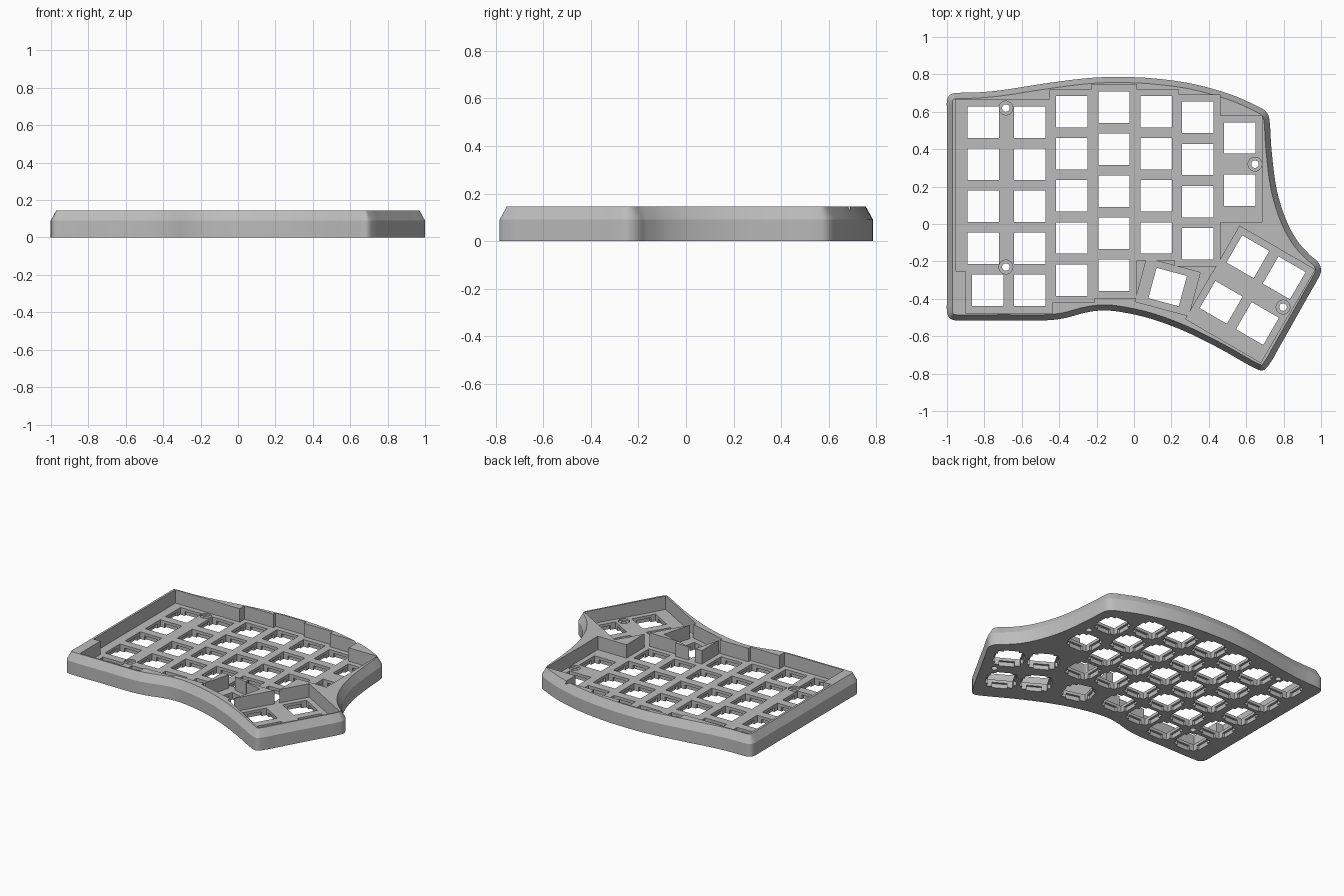
import bpy
import bmesh
from math import radians
from mathutils import Vector, Matrix
from mathutils.geometry import interpolate_bezier

cube = bpy.data.objects.get("Cube")
if cube:
    bpy.data.objects.remove(cube, do_unlink=True)

HEIGHT, CHAMFER_Z, CHAMFER_IN = 0.145, 0.09, 0.03
FLOOR, LIP = 0.05, 0.03
CELL, HOLE, PITCH = 0.12, 0.168, 0.225

grey = bpy.data.materials.new("case_grey")
grey.use_nodes = True
grey.diffuse_color = (0.5, 0.5, 0.5, 1)
grey.node_tree.nodes["Principled BSDF"].inputs["Base Color"].default_value = (0.5, 0.5, 0.5, 1)


def make_object(name, bm):
    bmesh.ops.recalc_face_normals(bm, faces=bm.faces)
    mesh = bpy.data.meshes.new(name)
    bm.to_mesh(mesh)
    bm.free()
    obj = bpy.data.objects.new(name, mesh)
    bpy.context.collection.objects.link(obj)
    return obj


def smooth_loop(points, steps=6):
    """Closed smooth curve through the points."""
    pts = [Vector(p) for p in points]
    n = len(pts)
    tangent = [(pts[(i + 1) % n] - pts[i - 1]).normalized() for i in range(n)]
    loop = []
    for i, a in enumerate(pts):
        j = (i + 1) % n
        reach = (pts[j] - a).length / 3
        loop += interpolate_bezier(a, a + tangent[i] * reach,
                                   pts[j] - tangent[j] * reach, pts[j], steps + 1)[:-1]
    return loop


def inset_loop(loop, dist):
    """Move a clockwise loop inwards."""
    out = []
    for i, p in enumerate(loop):
        t = (loop[(i + 1) % len(loop)] - loop[i - 1]).normalized()
        out.append(p + Vector((t.y, -t.x)) * dist)
    return out


def add_box(bm, x, y, angle, x0, x1, y0, y1, z0, z1):
    """Box given by local extents around a turned centre."""
    m = (Matrix.Translation((x, y, 0)) @ Matrix.Rotation(radians(angle), 4, "Z")
         @ Matrix.Translation(((x0 + x1) / 2, (y0 + y1) / 2, (z0 + z1) / 2))
         @ Matrix.Diagonal((x1 - x0, y1 - y0, z1 - z0, 1)))
    bmesh.ops.create_cube(bm, size=1, matrix=m)


def add_cylinder(bm, x, y, r, z0, z1):
    bmesh.ops.create_cone(bm, cap_ends=True, segments=32, radius1=r, radius2=r,
                          depth=z1 - z0, matrix=Matrix.Translation((x, y, (z0 + z1) / 2)))


# Outer outline, clockwise from the back left corner
outline = smooth_loop([
    (-1, .60), (-1, .66), (-.987, .688), (-.955, .70), (-.85, .703), (-.72, .714),
    (-.45, .755), (-.235, .781), (-.085, .786), (.085, .78), (.3, .752), (.51, .695),
    (.65, .635), (.705, .602), (.723, .565), (.735, .4), (.762, .19), (.81, .03),
    (.87, -.085), (.94, -.165), (.985, -.205), (1, -.25), (.98, -.30), (.945, -.361),
    (.765, -.68), (.727, -.745), (.69, -.782), (.64, -.768), (.46, -.667), (.27, -.573),
    (.085, -.505), (-.085, -.468), (-.18, -.463), (-.26, -.474), (-.37, -.503),
    (-.47, -.515), (-.7, -.515), (-.955, -.515), (-.987, -.502), (-1, -.47), (-1, -.40)])

# Case body: straight wall, chamfer and top rim
bm = bmesh.new()
rings = []
for z, inset in ((0, 0), (CHAMFER_Z, 0), (HEIGHT, CHAMFER_IN)):
    rings.append([bm.verts.new((p.x, p.y, z)) for p in inset_loop(outline, inset)])
for low, high in zip(rings, rings[1:]):
    for i in range(len(low)):
        j = (i + 1) % len(low)
        bm.faces.new((low[i], low[j], high[j], high[i]))
bm.faces.new(rings[0])
bm.faces.new(rings[-1])
case = make_object("keyboard_case", bm)

# Keys: x, y, angle, and cell reach to left, right, front and back
keys = []
for x, top, count in ((-.557, .545, 5), (-.332, .6, 5), (-.107, .625, 5),
                      (.118, .6, 4), (.34, .57, 4)):
    keys += [(x, top - PITCH * i, 0, CELL, CELL, CELL, CELL) for i in range(count)]
WIDE, TALL = 0.148, 0.172
keys += [(-.807, .545 - PITCH * i, 0, WIDE, WIDE, CELL, CELL) for i in range(4)]
keys += [(-.782, -.355, 0, CELL, .13, CELL, CELL),
         (.565, .46, 0, CELL, CELL, TALL, CELL),
         (.565, .18, 0, CELL, CELL, TALL, CELL),
         (.18, -.337, -15, WIDE, WIDE, CELL, CELL)]
# Thumb cluster of four keys
for x, y, front in ((.609, -.175, TALL), (.803, -.288, TALL),
                    (.466, -.419, TALL), (.660, -.532, TALL)):
    keys.append((x, y, -30, CELL, CELL, front, CELL))
screws = ((-.685, .62), (-.685, -.23), (.647, .32), (.797, -.444))

# Cutters: keycap pocket, switch holes with clip relief, screw holes
pocket, holes, relief = bmesh.new(), bmesh.new(), bmesh.new()
h, wide, slot = HOLE / 2, 0.1, 0.05
for x, y, a, left, right, front, back in keys:
    add_box(pocket, x, y, a, -left, right, -front, back, FLOOR, 0.3)
    add_box(holes, x, y, a, -h, h, -h, h, -0.1, 0.2)
    add_box(relief, x, y, a, -wide, wide, -slot, slot, -0.1, LIP)
    add_box(relief, x, y, a, -slot, slot, -wide, wide, -0.1, LIP)
for x, y in screws:
    add_cylinder(holes, x, y, 0.02, -0.1, 0.2)
    add_cylinder(relief, x, y, 0.037, FLOOR - 0.012, 0.2)

cutters = [make_object(name, b) for name, b in
           (("pocket_cutter", pocket), ("hole_cutter", holes), ("relief_cutter", relief))]
for cutter in cutters:
    cutter.hide_render = True
    mod = case.modifiers.new(cutter.name, "BOOLEAN")
    mod.operation = "DIFFERENCE"
    mod.solver = "EXACT"
    mod.use_self = True
    mod.object = cutter

# Bake the cuts and tidy up
graph = bpy.context.evaluated_depsgraph_get()
baked = bpy.data.meshes.new_from_object(case.evaluated_get(graph))
case.modifiers.clear()
case.data = baked
for cutter in cutters:
    bpy.data.objects.remove(cutter, do_unlink=True)
baked.materials.clear()
baked.materials.append(grey)

bpy.ops.object.select_all(action="DESELECT")
case.select_set(True)
bpy.context.view_layer.objects.active = case
bpy.ops.object.shade_smooth_by_angle(angle=radians(25))
